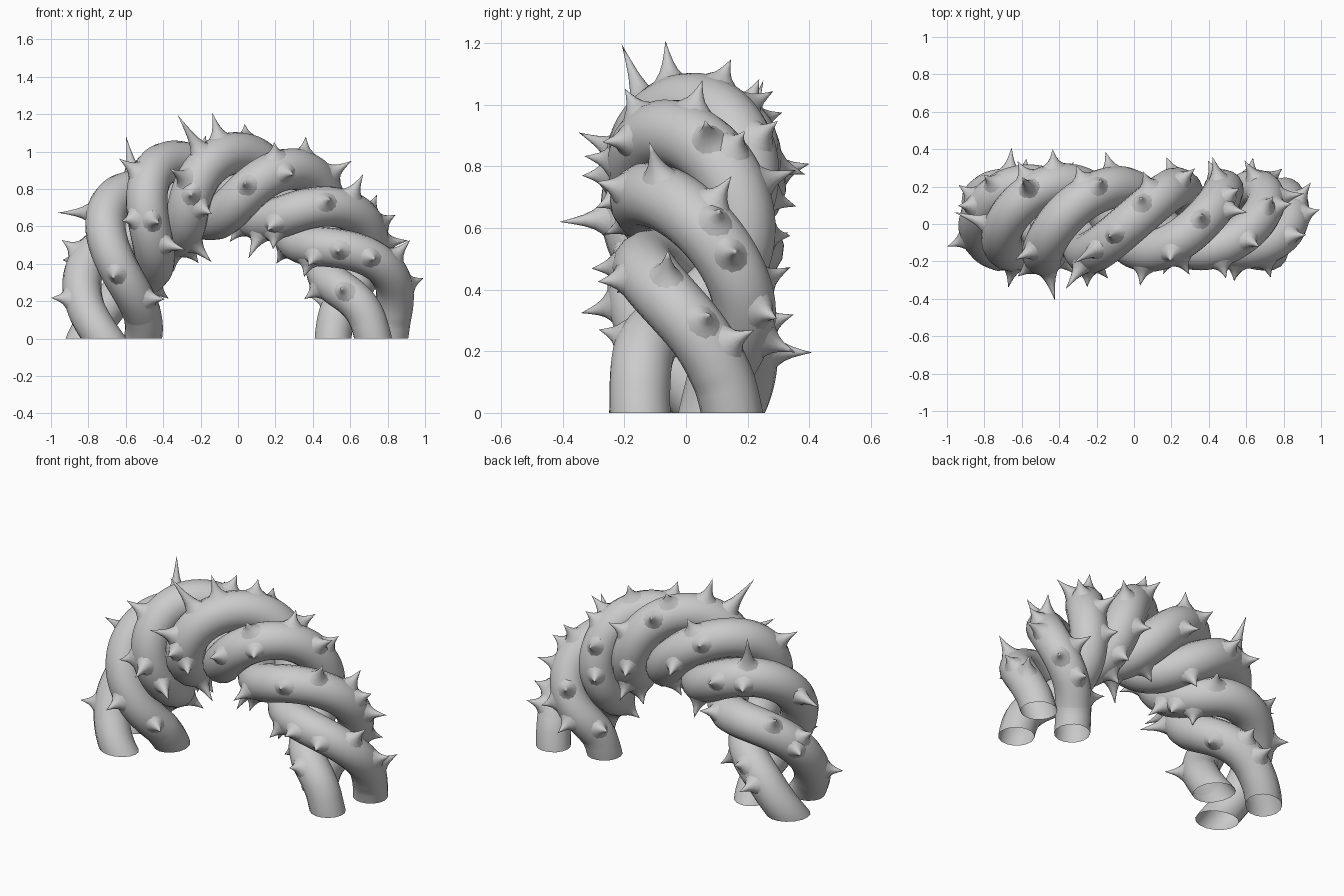
import bpy, bmesh, math, random
from mathutils import Vector, Matrix

random.seed(4)
cube = bpy.data.objects.get("Cube")
if cube:
    bpy.data.objects.remove(cube, do_unlink=True)

ARCH, LEG = 0.68, 0.14          # arch radius and straight leg height
COIL = 0.167                    # coil radius
MID_Y = 0.025
LENGTH = math.pi * ARCH + 2 * LEG
AXIS_Y = Vector((0, 1, 0))
# Twist in degrees at positions along the arch
TWIST = [(-.1, -60), (0, -5), (.083, 43), (.162, 103), (.291, 223), (.399, 343),
         (.534, 463), (.663, 583), (.795, 703), (.927, 820), (1, 838), (1.1, 851)]

grey = bpy.data.materials.new("vine grey")
grey.use_nodes = True
colour = (0.6, 0.6, 0.6, 1)
grey.diffuse_color = colour
shader = grey.node_tree.nodes["Principled BSDF"]
shader.inputs["Base Color"].default_value = colour
shader.inputs["Roughness"].default_value = 0.6


def bump(s, centre, width):
    return math.exp(-((s - centre) / width) ** 2)


def thickness(s):
    """Strand radius, fullest near the top of the arch."""
    return 0.098 + 0.016 * bump(s, 0.45, 0.35)


def arch_frame(s):
    """Point on the arch core and its outward direction, s from 0 to 1."""
    d = s * LENGTH
    if d < LEG:
        core, out = Vector((-ARCH, MID_Y, d)), Vector((-1, 0, 0))
    elif d > LENGTH - LEG:
        core, out = Vector((ARCH, MID_Y, LENGTH - d)), Vector((1, 0, 0))
    else:
        a = (d - LEG) / ARCH
        out = Vector((-math.cos(a), 0, math.sin(a)))
        core = out * ARCH + Vector((0, MID_Y, LEG))
    # The arch bulges on its right shoulder and is tighter on its left
    shift = 0.03 * bump(s, 0.31, 0.12) - 0.022 * bump(s, 0.7, 0.1)
    return core + out * shift, out


def raw_twist(s):
    for (a, u), (b, v) in zip(TWIST, TWIST[1:]):
        if s <= b:
            return u + (v - u) * (s - a) / (b - a)
    return TWIST[-1][1]


def strand_point(phase, s):
    core, out = arch_frame(s)
    smooth = sum(raw_twist(s + i * 0.009) for i in range(-4, 5)) / 9
    a = phase + math.radians(smooth)
    radial = out * math.cos(a) + AXIS_Y * math.sin(a)
    coil = COIL + 0.025 * bump(s, 0.3, 0.12) - 0.008 * bump(s, 0.75, 0.1)
    coil += 0.012 * (bump(s, 0, 0.06) + bump(s, 1, 0.06))
    return core + radial * coil, radial


def finish(obj):
    obj.data.materials.clear()
    obj.data.materials.append(grey)
    bpy.ops.object.select_all(action='DESELECT')
    obj.select_set(True)
    bpy.context.view_layer.objects.active = obj
    bpy.ops.object.shade_smooth_by_angle(angle=math.radians(60))


# Three twisted strands, cut open at the ground
STEPS, EXTRA = 240, 12
samples = [i / STEPS for i in range(-EXTRA, STEPS + EXTRA + 1)]
phases = [math.radians(47 + 120 * k) for k in range(3)]
paths = []
for k, phase in enumerate(phases):
    path = [strand_point(phase, s)[0] for s in samples]
    paths.append(path)
    curve = bpy.data.curves.new("strand", 'CURVE')
    curve.dimensions = '3D'
    curve.bevel_depth = 1
    curve.bevel_resolution = 6
    spline = curve.splines.new('POLY')
    spline.points.add(len(path) - 1)
    for p, co, s in zip(spline.points, path, samples):
        p.co = (*co, 1)
        p.radius = thickness(s)
    obj = bpy.data.objects.new("strand_%d" % (k + 1), curve)
    bpy.context.collection.objects.link(obj)
    bpy.ops.object.select_all(action='DESELECT')
    obj.select_set(True)
    bpy.context.view_layer.objects.active = obj
    bpy.ops.object.convert(target='MESH')
    obj = bpy.context.view_layer.objects.active
    bm = bmesh.new()
    bm.from_mesh(obj.data)
    bmesh.ops.bisect_plane(bm, geom=bm.verts[:] + bm.edges[:] + bm.faces[:],
                           plane_co=(0, 0, 0), plane_no=(0, 0, 1),
                           clear_inner=True)
    bm.to_mesh(obj.data)
    bm.free()
    finish(obj)


def add_thorn(bm, root, along, direction, thick, length):
    """Flared spike that grows out of the strand surface around its base."""
    side = direction.cross(along).normalized()
    # Each ring: radius, and height above the curved strand surface
    profile = [(0.07, -0.012), (0.048, 0.003), (0.031, length * 0.2),
               (0.019, length * 0.42), (0.009, length * 0.7)]
    sides, previous = 12, None
    for r, lift in profile:
        ring = []
        for i in range(sides):
            a = math.tau * i / sides
            c = r * math.sin(a)
            h = math.sqrt(thick ** 2 - c ** 2) + lift
            ring.append(bm.verts.new(
                root + along * (r * math.cos(a)) + side * c + direction * h))
        if previous:
            for i in range(sides):
                j = (i + 1) % sides
                bm.faces.new((previous[i], previous[j], ring[j], ring[i]))
        previous = ring
    tip = bm.verts.new(root + direction * (thick + length))
    for i in range(sides):
        bm.faces.new((previous[i], previous[(i + 1) % sides], tip))


# Tips of the main thorns: crest, back, front and underside
tips = [
    (-1, -.12, .22), (-.96, .07, .68), (-.94, .1, .53), (-.64, -.2, .95),
    (-.6, .25, 1.08), (-.34, -.22, 1.21), (-.13, -.06, 1.21), (.03, .13, 1.13),
    (.19, -.2, 1.05), (.36, .05, 1.08), (.56, .19, .91), (.67, -.12, .88),
    (.83, .11, .65), (.92, -.06, .53), (.99, .07, .33),
    (-.66, .41, .19), (-.44, .4, .81), (.17, .36, .68), (.4, .33, .57),
    (.59, .34, .47), (.78, .29, .3), (-.3, .31, .97),
    (-.42, -.41, .61), (-.37, -.35, .9), (.04, -.33, .84), (-.67, -.34, .32),
    (-.28, -.29, .48), (-.25, -.3, .77), (-.14, -.29, .66), (.49, -.29, .75),
    (.53, -.3, .47), (.72, -.27, .43), (.55, -.28, .27), (.39, -.2, .41),
    (.16, -.27, .58), (-.62, -.28, .62), (.3, -.27, .88),
    (-.39, -.2, .21), (-.35, .1, .42), (-.26, .05, .47), (-.14, -.05, .41),
    (.06, -.1, .43), (.19, -.15, .49), (.36, -.1, .36), (.37, -.05, .22),
    (.24, .1, .45),
]
bm = bmesh.new()
placed = []
for tip in map(Vector, tips):
    gap, path, i = min(((p - tip).length, path, i) for path in paths
                       for i, p in enumerate(path[1:-1], 1))
    along = (path[i + 1] - path[i - 1]).normalized()
    direction = tip - path[i]
    direction = (direction - along * direction.dot(along)).normalized()
    thick = thickness(samples[i])
    add_thorn(bm, path[i], along, direction, thick,
              min(max(gap - thick, 0.07), 0.22))
    placed.append(tip)

# Smaller thorns fill the far side in a zigzag along each strand
for phase in phases:
    for i in range(2, 25):
        s = i / 26
        root, radial = strand_point(phase, s)
        along = (strand_point(phase, s + 0.005)[0]
                 - strand_point(phase, s - 0.005)[0]).normalized()
        swing = math.radians(40 if i % 2 else -40) * random.uniform(0.5, 1)
        direction = Matrix.Rotation(swing, 3, along) @ radial
        direction = (direction - along * direction.dot(along)).normalized()
        thick, length = thickness(s), random.uniform(0.07, 0.11)
        tip = root + direction * (thick + length)
        if tip.y > 0.06 and tip.z > 0.1 and all((tip - q).length > 0.14 for q in placed):
            add_thorn(bm, root, along, direction, thick, length)
            placed.append(tip)

mesh = bpy.data.meshes.new("thorns")
bm.to_mesh(mesh)
bm.free()
thorns = bpy.data.objects.new("thorns", mesh)
bpy.context.collection.objects.link(thorns)
finish(thorns)
